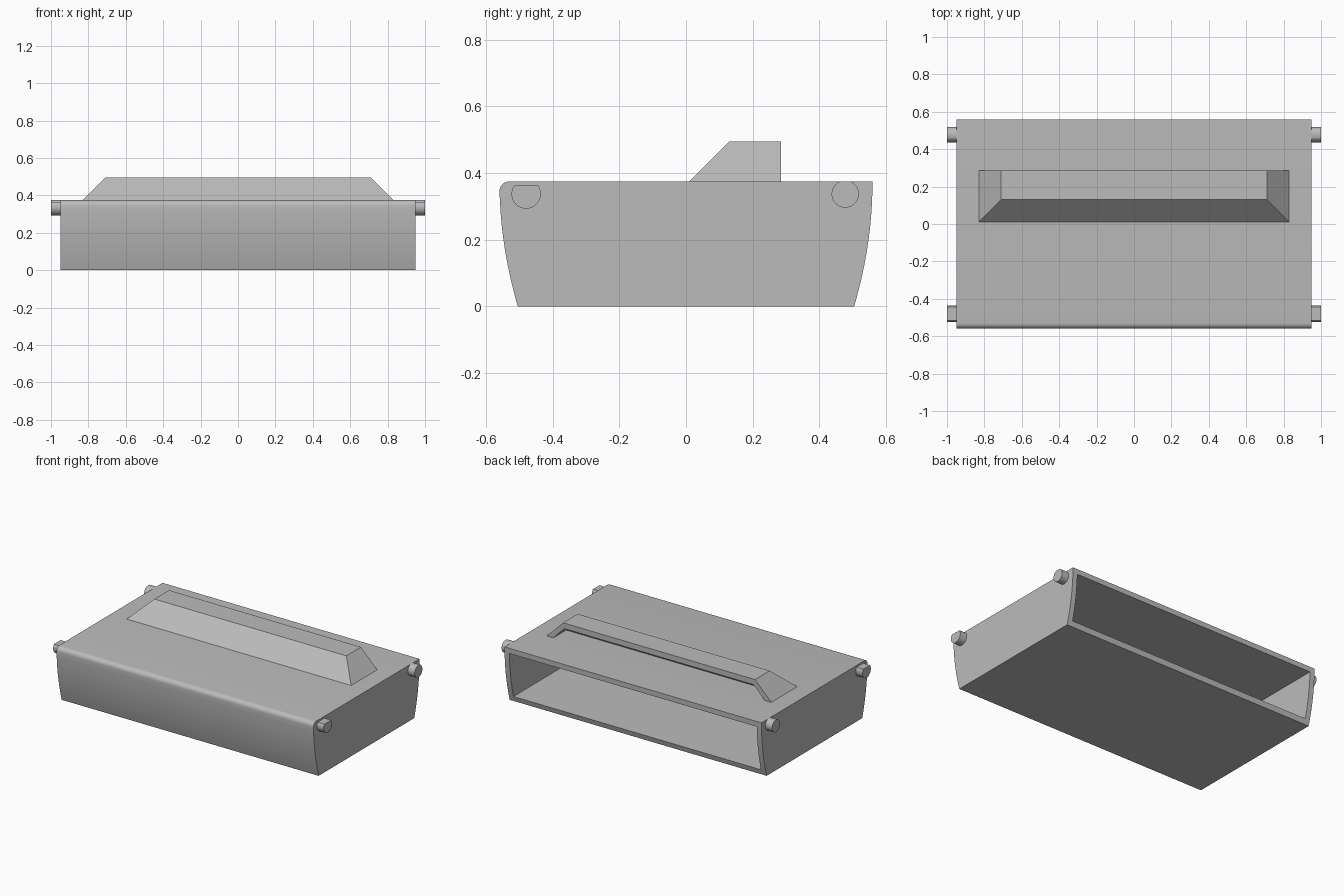
import bpy, bmesh, math

if "Cube" in bpy.data.objects:
    bpy.data.objects.remove(bpy.data.objects["Cube"])

grey = bpy.data.materials.new("plain grey")
grey.use_nodes = True
COLOUR = (0.5, 0.5, 0.5, 1)
grey.diffuse_color = COLOUR
grey.node_tree.nodes["Principled BSDF"].inputs["Base Color"].default_value = COLOUR

TOP, WALL, HALF = 0.375, 0.035, 0.95


def finish(name, bm):
    bmesh.ops.recalc_face_normals(bm, faces=bm.faces)
    mesh = bpy.data.meshes.new(name)
    bm.to_mesh(mesh)
    bm.free()
    mesh.materials.append(grey)
    obj = bpy.data.objects.new(name, mesh)
    bpy.context.collection.objects.link(obj)
    return obj


def prism(name, profile, x0, x1):
    """Extrude a (y, z) profile along x."""
    bm = bmesh.new()
    face = bm.faces.new([bm.verts.new((x0, y, z)) for y, z in profile])
    new = bmesh.ops.extrude_face_region(bm, geom=[face])["geom"]
    verts = [v for v in new if isinstance(v, bmesh.types.BMVert)]
    bmesh.ops.translate(bm, verts=verts, vec=(x1 - x0, 0, 0))
    return finish(name, bm)


def hipped(name, base, top):
    """Tapered block between two rectangles given as (half width, front, back, z)."""
    bm = bmesh.new()
    rings = []
    for w, front, back, z in (base, top):
        corners = ((-w, front), (w, front), (w, back), (-w, back))
        rings.append([bm.verts.new((x, y, z)) for x, y in corners])
    for ring in rings:
        bm.faces.new(ring)
    for i in range(4):
        j = (i + 1) % 4
        bm.faces.new((rings[0][i], rings[0][j], rings[1][j], rings[1][i]))
    return finish(name, bm)


def activate(obj):
    bpy.ops.object.select_all(action="DESELECT")
    obj.select_set(True)
    bpy.context.view_layer.objects.active = obj


def cut(obj, cutter):
    cutter.hide_render = True
    mod = obj.modifiers.new("hollow", "BOOLEAN")
    mod.operation, mod.solver, mod.object = "DIFFERENCE", "EXACT", cutter
    activate(obj)
    bpy.ops.object.modifier_apply(modifier=mod.name)
    bpy.data.objects.remove(cutter)


def smooth(obj):
    activate(obj)
    bpy.ops.object.shade_smooth_by_angle(angle=math.radians(30))


def bulge(z):
    return 0.56 - 0.055 * (1 - z / TOP) ** 2


# Body shell: bowed front and back, rounded top front edge, open at the back
STEPS, R = 12, 0.03
heights = [TOP * i / STEPS for i in range(STEPS + 1)]
profile = [(bulge(z), z) for z in heights]
for i in range(7):
    a = math.pi / 2 * (1 + i / 6)
    profile.append((-0.56 + R + R * math.cos(a), TOP - R + R * math.sin(a)))
profile += [(-bulge(z), z) for z in reversed(heights) if z < TOP - R - 0.005]
body = prism("body_shell", profile, -HALF, HALF)

inner = [WALL + (TOP - 2 * WALL) * i / STEPS for i in range(STEPS + 1)]
cavity = [(0.8, WALL), (0.8, TOP - WALL)]
cavity += [(WALL - bulge(z), z) for z in reversed(inner)]
cut(body, prism("cavity_cutter", cavity, WALL - HALF, HALF - WALL))
smooth(body)

# Raised hood with an opening at the back
hood = hipped("hood", (0.83, 0.01, 0.285, TOP), (0.71, 0.13, 0.285, 0.495))
cut(hood, hipped("hood_cutter", (0.86, 0.07, 0.4, TOP - 0.08),
                 (0.70, 0.23, 0.4, 0.458)))

# Flat-topped pegs on both sides
for place, y, radius, flat in (("front", -0.48, 0.044, 0.363),
                               ("back", 0.478, 0.041, TOP)):
    ring = []
    top_angle = math.asin(min(1, (flat - 0.337) / radius))
    sweep = math.pi + 2 * top_angle
    for i in range(25):
        a = math.pi - top_angle + sweep * i / 24
        ring.append((y + radius * math.cos(a), 0.337 + radius * math.sin(a)))
    for side, sign in (("left", 1), ("right", -1)):
        smooth(prism(f"{place}_{side}_peg", ring, sign * (HALF - 0.01), sign))
